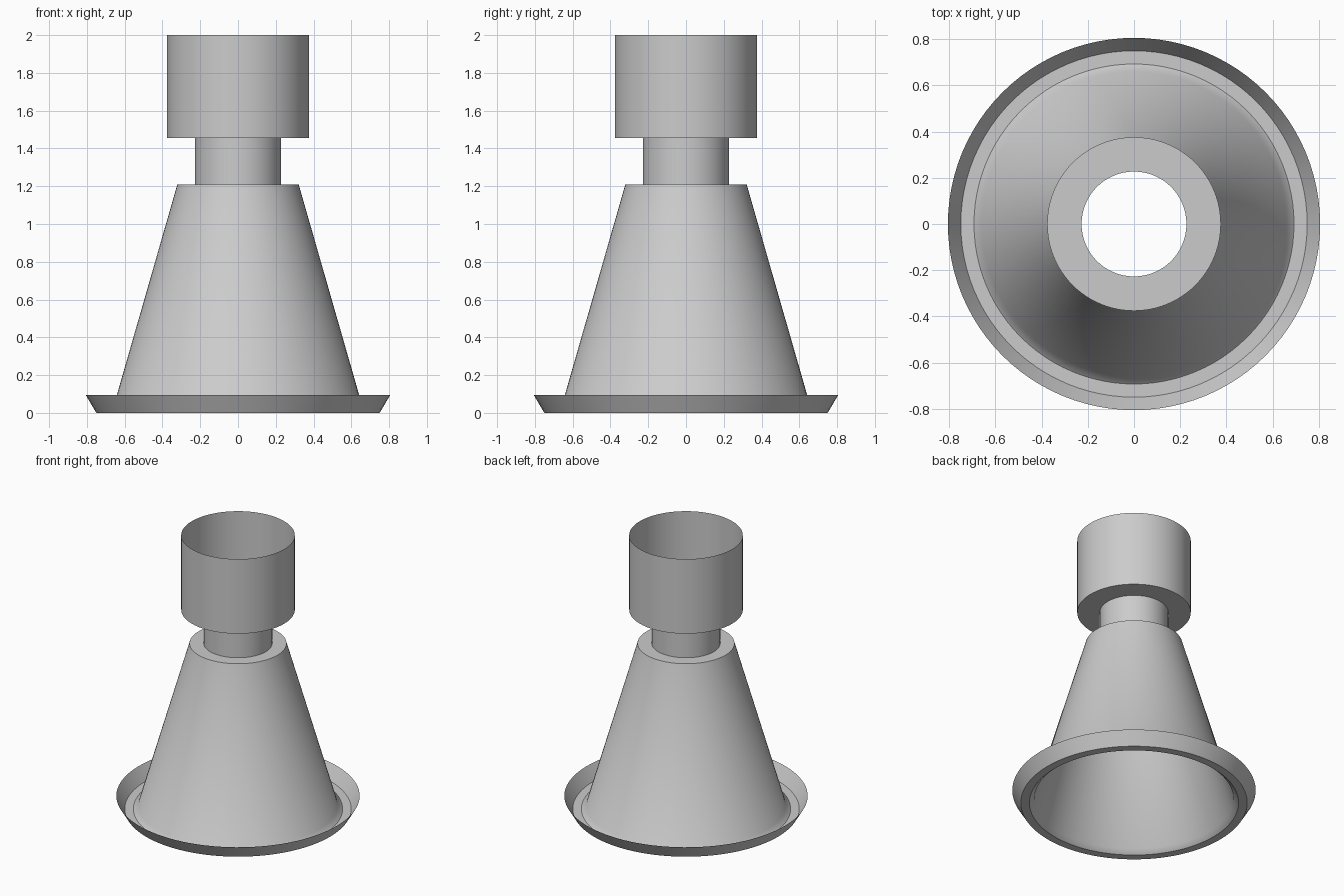
import bpy
import bmesh
from math import cos, sin, tau, radians

SEGMENTS = 96

default = bpy.data.objects.get("Cube")
if default:
    bpy.data.objects.remove(default, do_unlink=True)

# One plain grey for the whole shell
grey = bpy.data.materials.new("plain_grey")
grey.use_nodes = True
colour = (0.6, 0.6, 0.6, 1)
grey.diffuse_color = colour
grey.node_tree.nodes["Principled BSDF"].inputs["Base Color"].default_value = colour


def lathe(name, profile):
    """Spin an open (radius, height) profile, listed top to bottom, about z."""
    bm = bmesh.new()
    rings = [[bm.verts.new((r * cos(tau * i / SEGMENTS), r * sin(tau * i / SEGMENTS), z))
              for i in range(SEGMENTS)] for r, z in profile]
    for upper, lower in zip(rings, rings[1:]):
        for i in range(SEGMENTS):
            j = (i + 1) % SEGMENTS
            bm.faces.new((upper[i], lower[i], lower[j], upper[j]))
    mesh = bpy.data.meshes.new(name)
    bm.to_mesh(mesh)
    bm.free()
    mesh.materials.append(grey)
    obj = bpy.data.objects.new(name, mesh)
    bpy.context.collection.objects.link(obj)
    bpy.ops.object.select_all(action="DESELECT")
    obj.select_set(True)
    bpy.context.view_layer.objects.active = obj
    bpy.ops.object.shade_smooth_by_angle(angle=radians(35))
    return obj


# Open cup with a ring-shaped floor
lathe("top_cup", [(0.376, 2), (0.376, 1.455), (0.227, 1.455)])

# Narrow tube joining cup and cone
lathe("neck", [(0.227, 1.455), (0.227, 1.21)])

# Flat shoulder, long cone and small flare at its foot
lathe("cone_body", [(0.227, 1.21), (0.321, 1.21), (0.66, 0.03), (0.693, 0)])

# Flat foot ring with an upturned lip
lathe("base_rim", [(0.693, 0), (0.75, 0), (0.806, 0.095)])
